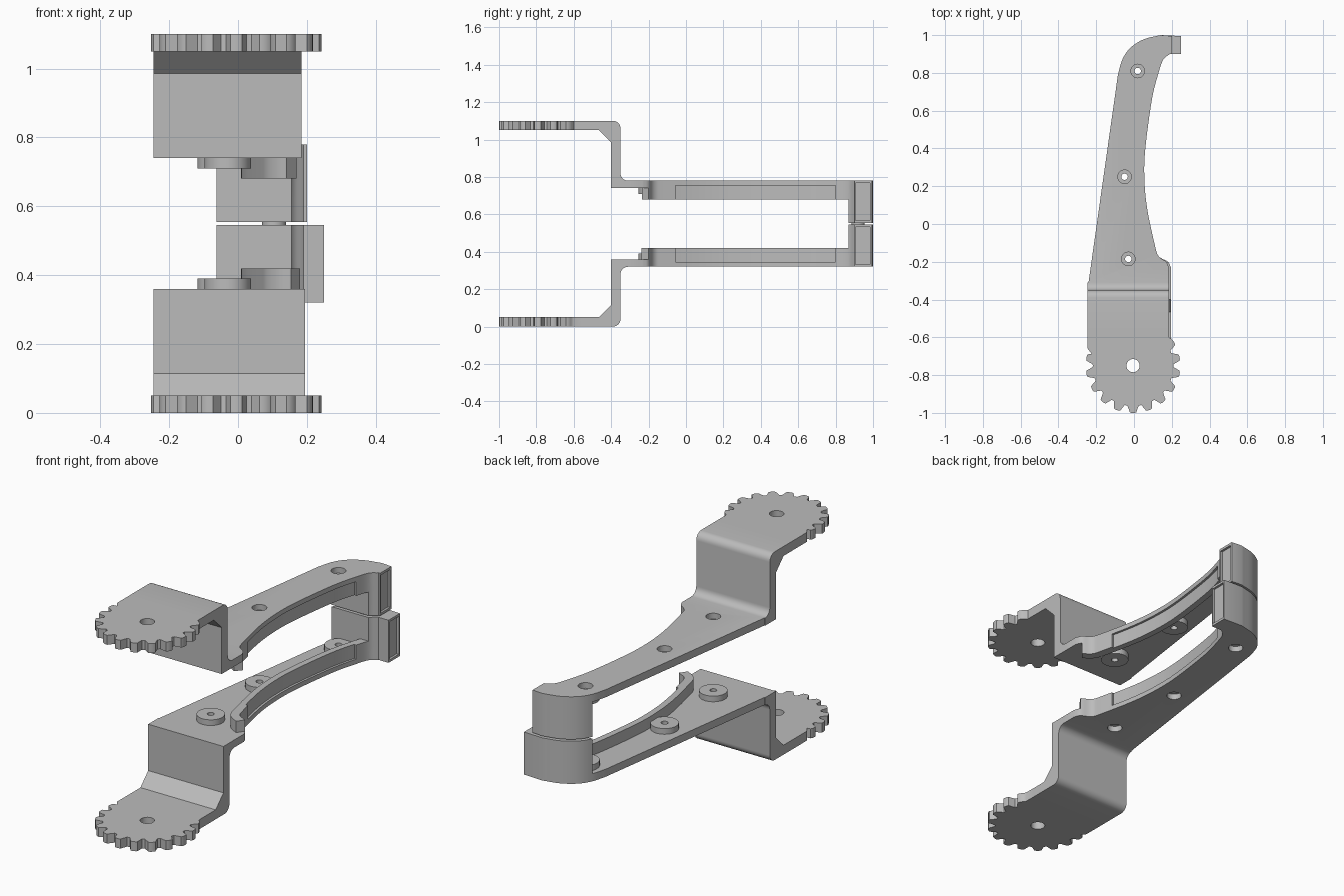
import bpy, bmesh
from math import sin, cos, radians, pi
from mathutils import Vector, Matrix

cube = bpy.data.objects.get("Cube")
if cube:
    bpy.data.objects.remove(cube, do_unlink=True)

grey = bpy.data.materials.new("plain_grey")
grey.use_nodes = True
COLOUR = (0.5, 0.5, 0.5, 1)
grey.diffuse_color = COLOUR
grey.node_tree.nodes["Principled BSDF"].inputs["Base Color"].default_value = COLOUR


def prism(name, points, start, end, axis="z"):
    """Extrude a closed outline along z (points are x, y) or x (points are y, z)."""
    place = (lambda p, h: (p[0], p[1], h)) if axis == "z" else (lambda p, h: (h, p[0], p[1]))
    bm = bmesh.new()
    low = [bm.verts.new(place(p, start)) for p in points]
    high = [bm.verts.new(place(p, end)) for p in points]
    bm.faces.new(low[::-1])
    bm.faces.new(high)
    n = len(points)
    for i in range(n):
        j = (i + 1) % n
        bm.faces.new((low[i], low[j], high[j], high[i]))
    bmesh.ops.recalc_face_normals(bm, faces=bm.faces)
    mesh = bpy.data.meshes.new(name)
    bm.to_mesh(mesh)
    bm.free()
    mesh.materials.append(grey)
    obj = bpy.data.objects.new(name, mesh)
    bpy.context.collection.objects.link(obj)
    return obj


def disc(name, x, y, r, z0, z1, sides=32):
    ring = [(x + r * cos(2 * pi * i / sides), y + r * sin(2 * pi * i / sides)) for i in range(sides)]
    return prism(name, ring, z0, z1)


def spline(keys, steps=6):
    """Smooth curve through the key points."""
    k = [Vector(p) for p in keys]
    k = [2 * k[0] - k[1]] + k + [2 * k[-1] - k[-2]]
    out = []
    for a, b, c, d in zip(k, k[1:], k[2:], k[3:]):
        for s in range(steps):
            t = s / steps
            out.append(0.5 * (2 * b + (c - a) * t + (2 * a - 5 * b + 4 * c - d) * t * t
                              + (3 * b - a - 3 * c + d) * t ** 3))
    return out + [k[-2]]


def ribbon(name, path, near, far, z0, z1):
    """Strip that follows a path, between two sideways offsets."""
    sides = ([], [])
    for i, p in enumerate(path):
        d = (path[min(i + 1, len(path) - 1)] - path[max(i - 1, 0)]).normalized()
        left = Vector((-d.y, d.x))
        sides[0].append(p + left * near)
        sides[1].append(p + left * far)
    return prism(name, sides[0] + sides[1][::-1], z0, z1)


def combine(base, part, operation):
    mod = base.modifiers.new(part.name, "BOOLEAN")
    mod.operation, mod.solver, mod.object = operation, "EXACT", part
    with bpy.context.temp_override(object=base, active_object=base, selected_objects=[base]):
        bpy.ops.object.modifier_apply(modifier=mod.name)
    bpy.data.objects.remove(part, do_unlink=True)


def smooth(obj):
    bpy.ops.object.select_all(action="DESELECT")
    obj.select_set(True)
    bpy.context.view_layer.objects.active = obj
    bpy.ops.object.shade_smooth_by_angle(angle=radians(30))


LEFT = -0.245
GEAR = (-0.005, -0.75)
SCREWS = [(0.02, 0.81), (-0.05, 0.25), (-0.03, -0.185)]


def fillet(y, z, r, a0, a1):
    return [(y + r * cos(radians(a0 + (a1 - a0) * i / 6)),
             z + r * sin(radians(a0 + (a1 - a0) * i / 6))) for i in range(7)]


def build_arm(name, right, tip):
    # Stepped bracket
    profile = ([(-0.6, 0)] + fillet(-0.39, 0.04, 0.04, -90, 0)
               + fillet(-0.31, 0.28, 0.04, 180, 90)
               + [(-0.31, 0.36), (-0.4, 0.36), (-0.4, 0.115), (-0.465, 0.05), (-0.6, 0.05)])
    arm = prism(name, profile, LEFT, right, "x")

    # Toothed plate
    teeth = []
    for step in range(0, 116):
        a = 164 + 2 * step
        if a > 398:
            break
        r = min(0.25, max(0.213, 0.238 + 0.03 * cos(radians(18 * (a + 90)))))
        teeth.append((GEAR[0] + r * cos(radians(a)), GEAR[1] + r * sin(radians(a))))
    plate = [(LEFT, -0.55), (LEFT, -0.66)] + teeth + [(right, -0.6), (right, -0.55)]
    combine(arm, prism("toothed_plate", plate, 0, 0.05), "UNION")

    # Curved arm floor
    inner = spline([(right, -0.23), (right - 0.015, -0.2), (0.13, -0.17), (0.11, -0.11),
                    (0.07, 0.08), (0.055, 0.24), (0.06, 0.4), (0.095, 0.66),
                    (0.13, 0.8), (0.155, 0.87), (0.19, 0.9)])
    outer = spline([(0.14, 1.0), (0.05, 0.977), (-0.02, 0.932), (-0.062, 0.87), (-0.085, 0.79)])
    outline = ([Vector((LEFT, -0.36)), Vector((right, -0.36))] + inner
               + [Vector((tip, 0.9)), Vector((tip, 0.995))] + outer + [Vector((LEFT, -0.34))])
    combine(arm, prism("arm_floor", outline, 0.32, 0.36), "UNION")

    # Tall end block
    block = [p for p in outline if p.y > 0.8699]
    combine(arm, prism("end_block", block, 0.32, 0.545), "UNION")

    # Rib along the hollow edge, with a shallow recess
    path = [p for p in inner[6:] if p.y < 0.89]
    combine(arm, ribbon("edge_rib", path, 0, 0.045, 0.33, 0.42), "UNION")
    recess = [p for p in inner if -0.08 <= p.y <= 0.81]
    combine(arm, ribbon("rib_recess", recess, -0.03, 0.012, 0.345, 0.5), "DIFFERENCE")

    # Recess in the end face
    frame = [(0.907, 0.333), (0.985, 0.333), (0.985, 0.533), (0.907, 0.533)]
    combine(arm, prism("end_recess", frame, tip - 0.012, tip + 0.05, "x"), "DIFFERENCE")

    # Screw bosses and countersunk holes
    for x, y in SCREWS:
        combine(arm, disc("boss", x, y, 0.068, 0.34, 0.39), "UNION")
    for x, y in SCREWS:
        combine(arm, disc("screw_hole", x, y, 0.017, 0.2, 0.5, 20), "DIFFERENCE")
        combine(arm, disc("screw_head", x, y, 0.036, 0.2, 0.35, 28), "DIFFERENCE")
    combine(arm, disc("axle_hole", GEAR[0], GEAR[1], 0.035, -0.1, 0.1), "DIFFERENCE")
    return arm


lower = build_arm("lower_arm", 0.195, 0.25)
upper = build_arm("upper_arm", 0.185, 0.2)

# Turn the upper arm over
upper.data.transform(Matrix.Translation((0, 0, 1.1)) @ Matrix.Diagonal((1, 1, -1, 1)))
upper.data.flip_normals()

# Pin between the two end blocks
pin = disc("hinge_pin", 0.105, 0.92, 0.035, 0.54, 0.56)

for obj in (lower, upper, pin):
    smooth(obj)
